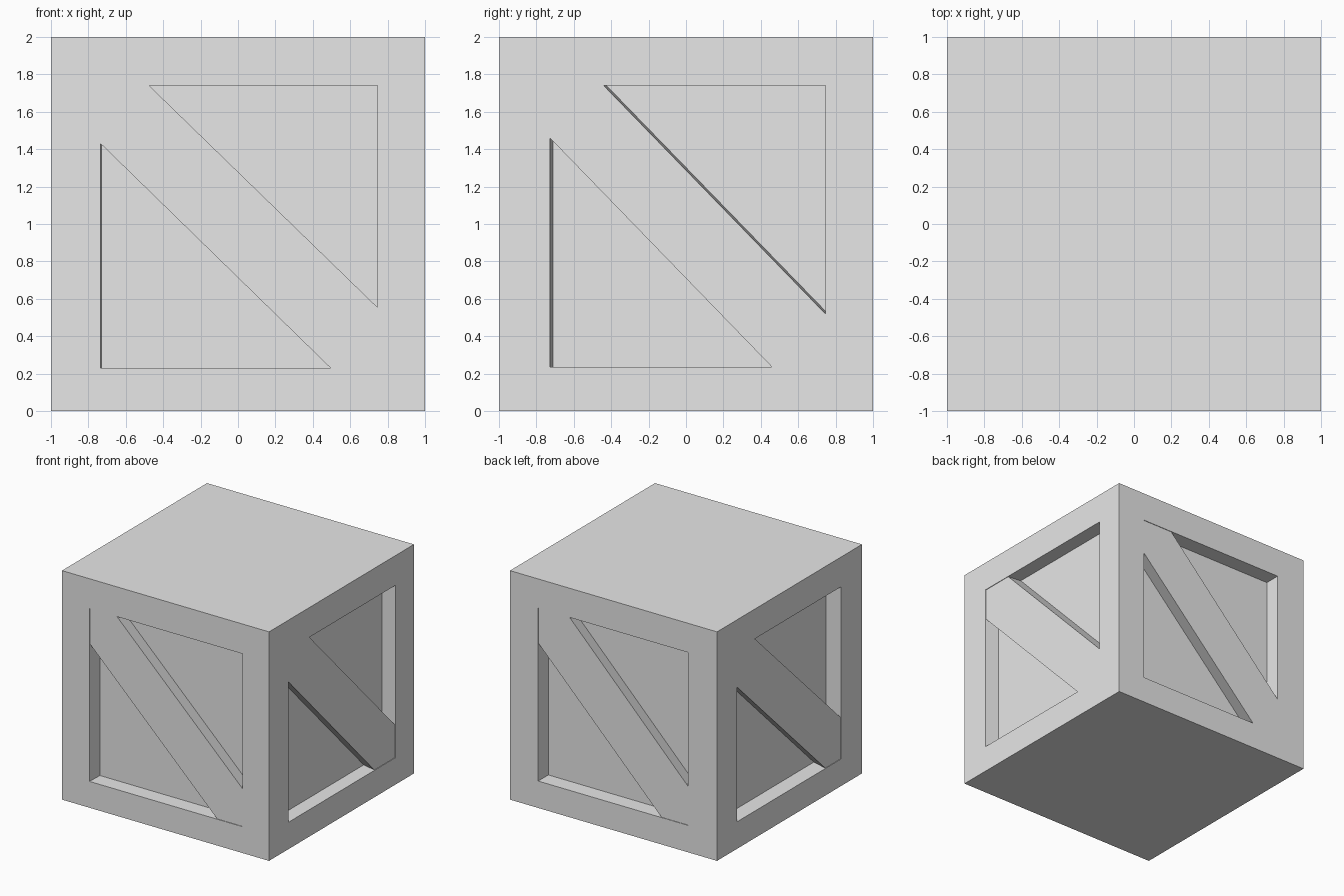
import bpy, bmesh
from math import pi
from mathutils import Matrix, Vector

cube = bpy.data.objects.get("Cube")
if cube:
    bpy.data.objects.remove(cube, do_unlink=True)

grey = bpy.data.materials.new("plain_grey")
grey.use_nodes = True
grey.diffuse_color = (0.8, 0.8, 0.8, 1)
grey.node_tree.nodes["Principled BSDF"].inputs["Base Color"].default_value = (0.8, 0.8, 0.8, 1)

# Each side: opening (left, right, bottom, top), brace corners (top, right, bottom, left),
# pocket depth, left wall taper, undercut of the lower and upper brace edges
SIDES = {
    "front": ((-.735, .745, .23, 1.74), (-.475, .555, .495, 1.43), .138, .005, (.045, .045)),
    "left": ((-.728, .745, .235, 1.74), (-.44, .52, .46, 1.46), .128, .016, (.03, -.015)),
    "back": ((-.728, .72, .235, 1.745), (-.43, .57, .46, 1.435), .14, 0, (.06, .06)),
    "right": ((-.724, .71, .236, 1.74), (-.476, .60, .50, 1.415), .143, 0, (.04, .04)),
}
BRACE_RECESS = 0.005


def add_ring(bm, turn, points, depth):
    """Loop of (across, height) points at a depth behind a side of the box."""
    return [bm.verts.new(turn @ Vector((u, depth - 1, z))) for u, z in points]


def bridge(bm, a, b):
    for i in range(len(a)):
        j = (i + 1) % len(a)
        bm.faces.new((a[i], a[j], b[j], b[i]))


def rect(left, right, bottom, top):
    return [(left, bottom), (right, bottom), (right, top), (left, top)]


def finish(bm, name):
    bmesh.ops.remove_doubles(bm, verts=bm.verts, dist=0.0001)
    bmesh.ops.recalc_face_normals(bm, faces=bm.faces)
    mesh = bpy.data.meshes.new(name)
    bm.to_mesh(mesh)
    bm.free()
    mesh.materials.append(grey)
    bpy.context.collection.objects.link(bpy.data.objects.new(name, mesh))


# Box with a recessed panel in each side
box = bmesh.new()
for z in (0, 2):
    box.faces.new([box.verts.new((x, y, z)) for x, y in ((-1, -1), (1, -1), (1, 1), (-1, 1))])

for k, (side, (opening, corners, depth, taper, undercut)) in enumerate(SIDES.items()):
    turn = Matrix.Rotation(k * pi / 2, 4, 'Z')
    left, right, bottom, top = opening
    outer = add_ring(box, turn, rect(-1, 1, 0, 2), 0)
    rim = add_ring(box, turn, rect(*opening), 0)
    floor = add_ring(box, turn, rect(left + taper, right, bottom, top), depth)
    bridge(box, outer, rim)
    bridge(box, rim, floor)
    box.faces.new(floor)

    # Diagonal brace, slightly narrower at its base
    def brace_outline(low, high):
        u_top, z_right, u_bottom, z_left = corners
        return [(left, top), (left, z_left + low), (u_bottom + low, bottom),
                (right, bottom), (right, z_right - high), (u_top - high, top)]

    brace = bmesh.new()
    face = add_ring(brace, turn, brace_outline(0, 0), BRACE_RECESS)
    base = add_ring(brace, turn, brace_outline(*undercut), depth)
    bridge(brace, face, base)
    brace.faces.new(face)
    brace.faces.new(base)
    finish(brace, side + "_brace")

finish(box, "crate_box")
